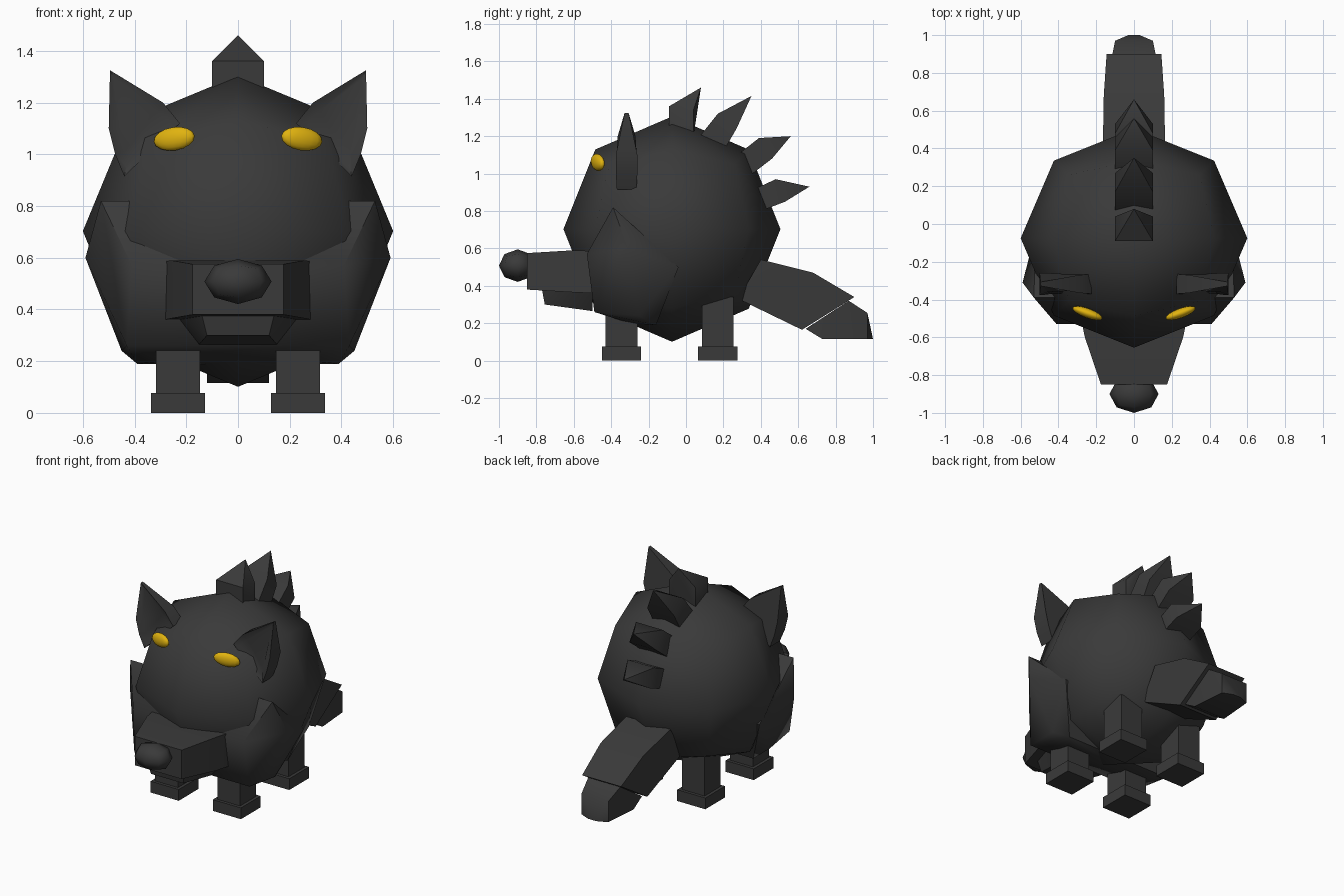
import bpy, bmesh
from math import radians
from mathutils import Matrix, Vector

if "Cube" in bpy.data.objects:
    bpy.data.objects.remove(bpy.data.objects["Cube"])


def material(name, rgb):
    m = bpy.data.materials.new(name)
    m.use_nodes = True
    m.diffuse_color = (*rgb, 1)
    bsdf = m.node_tree.nodes["Principled BSDF"]
    bsdf.inputs["Base Color"].default_value = (*rgb, 1)
    bsdf.inputs["Roughness"].default_value = 0.8
    return m


FUR = material("charcoal fur", (0.042, 0.042, 0.042))
EYE = material("amber eye", (0.75, 0.45, 0.005))


def finish(name, bm, mat=FUR, angle=50):
    bmesh.ops.recalc_face_normals(bm, faces=bm.faces[:])
    me = bpy.data.meshes.new(name)
    bm.to_mesh(me)
    bm.free()
    me.materials.append(mat)
    me.shade_smooth()
    me.set_sharp_from_angle(angle=radians(angle))
    ob = bpy.data.objects.new(name, me)
    bpy.context.collection.objects.link(ob)
    return ob


def hull(name, points, angle=50):
    bm = bmesh.new()
    verts = [bm.verts.new(p) for p in points]
    res = bmesh.ops.convex_hull(bm, input=verts)
    loose = {g for g in res["geom_interior"] + res["geom_unused"]
             if isinstance(g, bmesh.types.BMVert)}
    bmesh.ops.delete(bm, geom=list(loose), context="VERTS")
    bmesh.ops.dissolve_limit(bm, angle_limit=0.02, verts=bm.verts[:], edges=bm.edges[:])
    return finish(name, bm, angle=angle)


def both(points):
    return [(s * x, y, z) for x, y, z in points for s in (1, -1)]


def ball(name, centre, radii):
    # cube divided once and pushed out to a round shape
    bm = bmesh.new()
    bmesh.ops.create_cube(bm, size=2)
    bmesh.ops.subdivide_edges(bm, edges=bm.edges[:], cuts=1, use_grid_fill=True)
    for v in bm.verts:
        n = v.co.normalized()
        v.co = Vector(c + r * k for c, r, k in zip(centre, radii, n))
    return finish(name, bm, angle=180)


def box(name, centre, size):
    bm = bmesh.new()
    bmesh.ops.create_cube(bm, size=1)
    bmesh.ops.scale(bm, vec=size, verts=bm.verts[:])
    bmesh.ops.translate(bm, vec=centre, verts=bm.verts[:])
    return finish(name, bm)


# Body, cheek ruff and muzzle
ball("body", (0, -0.075, 0.703), (0.6, 0.58, 0.602))
hull("cheek_ruff", both([
    (0.53, -0.39, 0.82), (0.59, -0.31, 0.6), (0.41, -0.53, 0.57),
    (0.43, -0.49, 0.26), (0.45, -0.25, 0.24), (0.39, -0.16, 0.19),
    (0.28, -0.3, 0.2), (0.52, -0.04, 0.5), (0.46, -0.15, 0.36)]), 55)
hull("muzzle", both([
    (0.175, -0.85, 0.575), (0.175, -0.85, 0.38), (0.26, -0.6, 0.59),
    (0.26, -0.6, 0.365), (0.285, -0.48, 0.585), (0.285, -0.48, 0.36)]))
hull("lower_jaw", both([
    (0.14, -0.77, 0.38), (0.12, -0.755, 0.3), (0.24, -0.5, 0.38),
    (0.15, -0.5, 0.265)]))
ball("nose", (0, -0.9, 0.508), (0.13, 0.1, 0.087))

# Legs and feet
for end, y in (("front", -0.345), ("rear", 0.17)):
    for side, s in (("left", 1), ("right", -1)):
        box(f"{end}_{side}_leg", (s * 0.232, y, 0.19), (0.17, 0.17, 0.3))
        box(f"{end}_{side}_foot", (s * 0.232, y, 0.038), (0.21, 0.21, 0.076))

# Tail in two overlapping pieces
hull("tail", [(x, y, z) for x in (-0.165, 0.165) for y, z in (
    (0.28, 0.33), (0.4, 0.54))] + both([
        (0.16, 0.68, 0.47), (0.145, 0.9, 0.34), (0.145, 0.62, 0.165)]))
hull("tail_tip", both([
    (0.12, 0.64, 0.17), (0.12, 0.87, 0.32), (0.1, 0.97, 0.255),
    (0.1, 0.97, 0.115), (0.12, 0.73, 0.115), (0.03, 1.0, 0.115)]))

# Spines along the back: front base, front shoulder, tip, rear shoulder, rear base
spines = [
    [(-0.09, 1.2), (-0.09, 1.36), (0.08, 1.46), (0.04, 1.34), (0.04, 1.2)],
    [(0.05, 1.17), (0.17, 1.32), (0.35, 1.415), (0.27, 1.24), (0.2, 1.12)],
    [(0.25, 1.08), (0.39, 1.19), (0.56, 1.2), (0.46, 1.08), (0.33, 0.98)],
    [(0.35, 0.91), (0.48, 0.97), (0.66, 0.93), (0.53, 0.85), (0.4, 0.8)],
]
for i, prof in enumerate(spines):
    hull(f"spine_{i + 1}", [p for k, (y, z) in enumerate(prof)
                            for p in both([(0 if k == 2 else 0.1, y, z)])])

# Ears: tapered slabs with a shallow dish in front
outline = [(0.225, 1.12, 0.05), (0.29, 1.2, 0.045), (0.495, 1.325, 0.008),
           (0.5, 1.1, 0.055), (0.475, 1.0, 0.055), (0.44, 0.915, 0.05)]
for side, s in (("left", 1), ("right", -1)):
    bm = bmesh.new()
    front = [bm.verts.new((s * x, -0.32 - t, z)) for x, z, t in outline]
    back = [bm.verts.new((s * x, -0.315 + t, z)) for x, z, t in outline]
    face = bm.faces.new(front)
    bm.faces.new(back[::-1])
    for i in range(len(front)):
        j = (i + 1) % len(front)
        bm.faces.new((front[j], front[i], back[i], back[j]))
    bmesh.ops.recalc_face_normals(bm, faces=bm.faces[:])
    bmesh.ops.inset_region(bm, faces=[face], thickness=0.04, depth=-0.015)
    finish(f"{side}_ear", bm, angle=40)

# Eyes
for side, s in (("left", 1), ("right", -1)):
    bm = bmesh.new()
    place = (Matrix.Translation((s * 0.247, -0.472, 1.06))
             @ Matrix.Rotation(s * radians(20), 4, "Z")
             @ Matrix.Rotation(s * radians(8), 4, "Y")
             @ Matrix.Diagonal((0.085, 0.026, 0.045, 1)))
    bmesh.ops.create_uvsphere(bm, u_segments=16, v_segments=8, radius=1, matrix=place)
    finish(f"{side}_eye", bm, EYE, 180)
